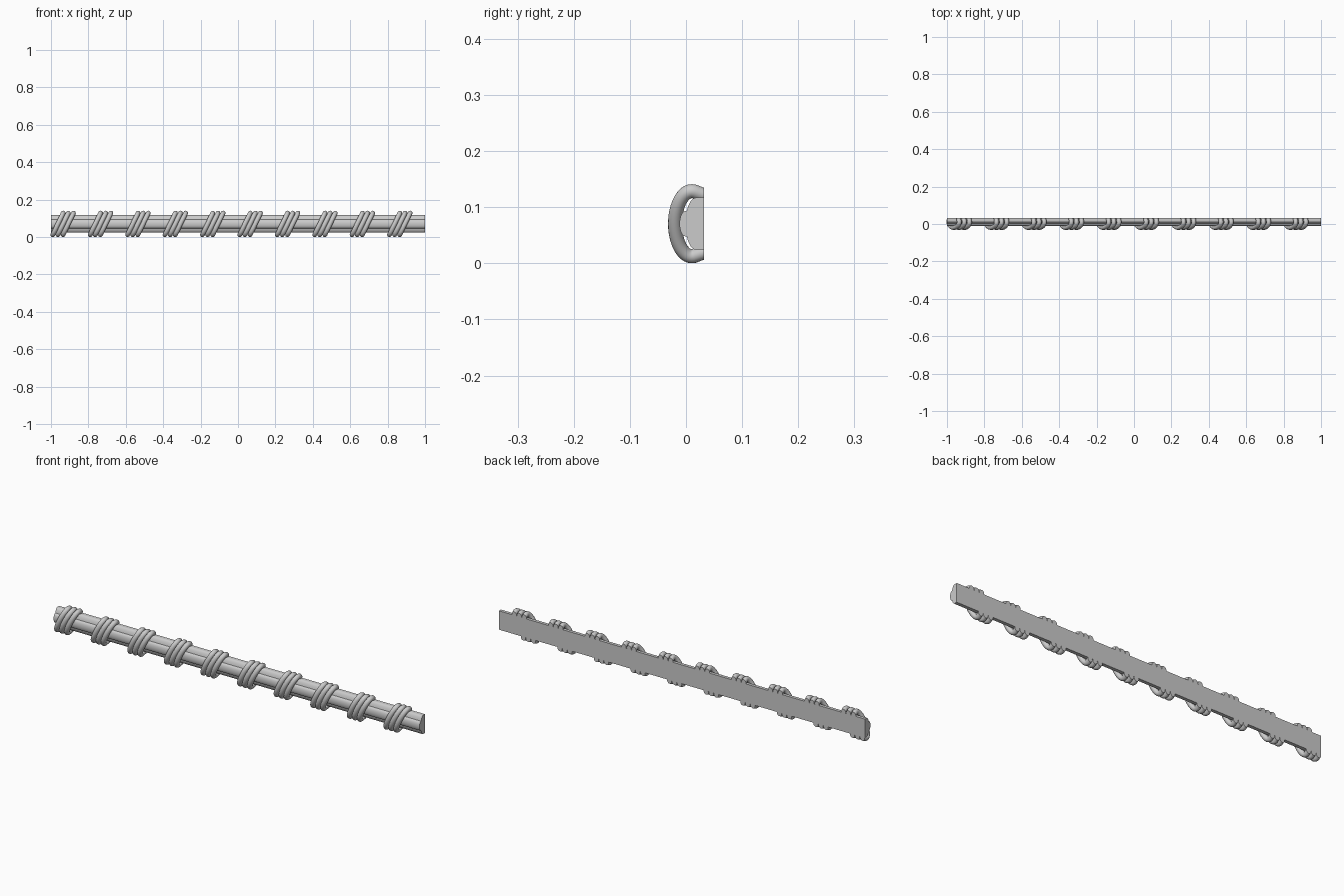
import bpy, bmesh, math
from mathutils import Vector

if "Cube" in bpy.data.objects:
    bpy.data.objects.remove(bpy.data.objects["Cube"])

BACK = 0.032            # flat back plane (y)
MID_Z = 0.0705          # centre height of the moulding


def finish(bm, name):
    bmesh.ops.recalc_face_normals(bm, faces=bm.faces[:])
    mesh = bpy.data.meshes.new(name)
    bm.to_mesh(mesh)
    bm.free()
    ob = bpy.data.objects.new(name, mesh)
    bpy.context.collection.objects.link(ob)
    bpy.ops.object.select_all(action='DESELECT')
    ob.select_set(True)
    bpy.context.view_layer.objects.active = ob
    bpy.ops.object.shade_smooth_by_angle(angle=math.radians(35))
    return ob


def arc(cy, ry, rz, a0, a1, n):
    """Points on a half oval bulging towards -y; angle 90 is the top."""
    angles = [math.radians(a0 + (a1 - a0) * i / n) for i in range(n + 1)]
    return [(cy - ry * math.cos(a), MID_Z + rz * math.sin(a)) for a in angles]


# Core bar: half-oval profile with a raised bead along the front
def make_bar():
    profile = [(BACK, MID_Z + 0.0465)]
    profile += arc(0.018, 0.019, 0.0465, 90, 30, 8)
    profile += arc(-0.001, 0.0105, 0.0225, 80, -80, 12)
    profile += arc(0.018, 0.019, 0.0465, -30, -90, 8)
    profile += [(BACK, MID_Z - 0.0465)]
    bm = bmesh.new()
    face = bm.faces.new([bm.verts.new((-1, y, z)) for y, z in profile])
    ext = bmesh.ops.extrude_face_region(bm, geom=[face], use_keep_orig=True)
    verts = [g for g in ext['geom'] if isinstance(g, bmesh.types.BMVert)]
    bmesh.ops.translate(bm, verts=verts, vec=(2, 0, 0))
    finish(bm, "core_bar")


# One slanted cord, swept round the front and cut flush with the back
def add_cord(bm, x, radius=0.0125, sides=16, lean=0.48):
    path = [Vector((x + lean * (z - MID_Z), y, z))
            for y, z in arc(0.0105, 0.03, 0.058, -105, 105, 28)]
    path.insert(0, path[0] + (path[0] - path[1]).normalized() * 0.04)
    path.append(path[-1] + (path[-1] - path[-2]).normalized() * 0.04)
    plane_normal = Vector((1, 0, -lean)).normalized()
    rings = []
    for i, p in enumerate(path):
        t = (path[min(i + 1, len(path) - 1)] - path[max(i - 1, 0)]).normalized()
        side = t.cross(plane_normal).normalized()
        ring = []
        for k in range(sides):
            a = 2 * math.pi * k / sides
            ring.append(bm.verts.new(p + radius * (math.cos(a) * plane_normal
                                                   + math.sin(a) * side)))
        rings.append(ring)
    for r0, r1 in zip(rings, rings[1:]):
        for k in range(sides):
            j = (k + 1) % sides
            bm.faces.new((r0[k], r0[j], r1[j], r1[k]))


def make_wrap(index):
    bm = bmesh.new()
    centre = -0.935 + 0.2 * index
    for offset in (-0.0275, 0, 0.0275):
        add_cord(bm, centre + offset)
    bmesh.ops.bisect_plane(bm, geom=bm.verts[:] + bm.edges[:] + bm.faces[:],
                           plane_co=(0, BACK, 0), plane_no=(0, 1, 0),
                           clear_outer=True)
    bmesh.ops.holes_fill(bm, edges=[e for e in bm.edges if e.is_boundary], sides=0)
    finish(bm, f"cord_wrap_{index + 1}")


make_bar()
for i in range(10):
    make_wrap(i)
